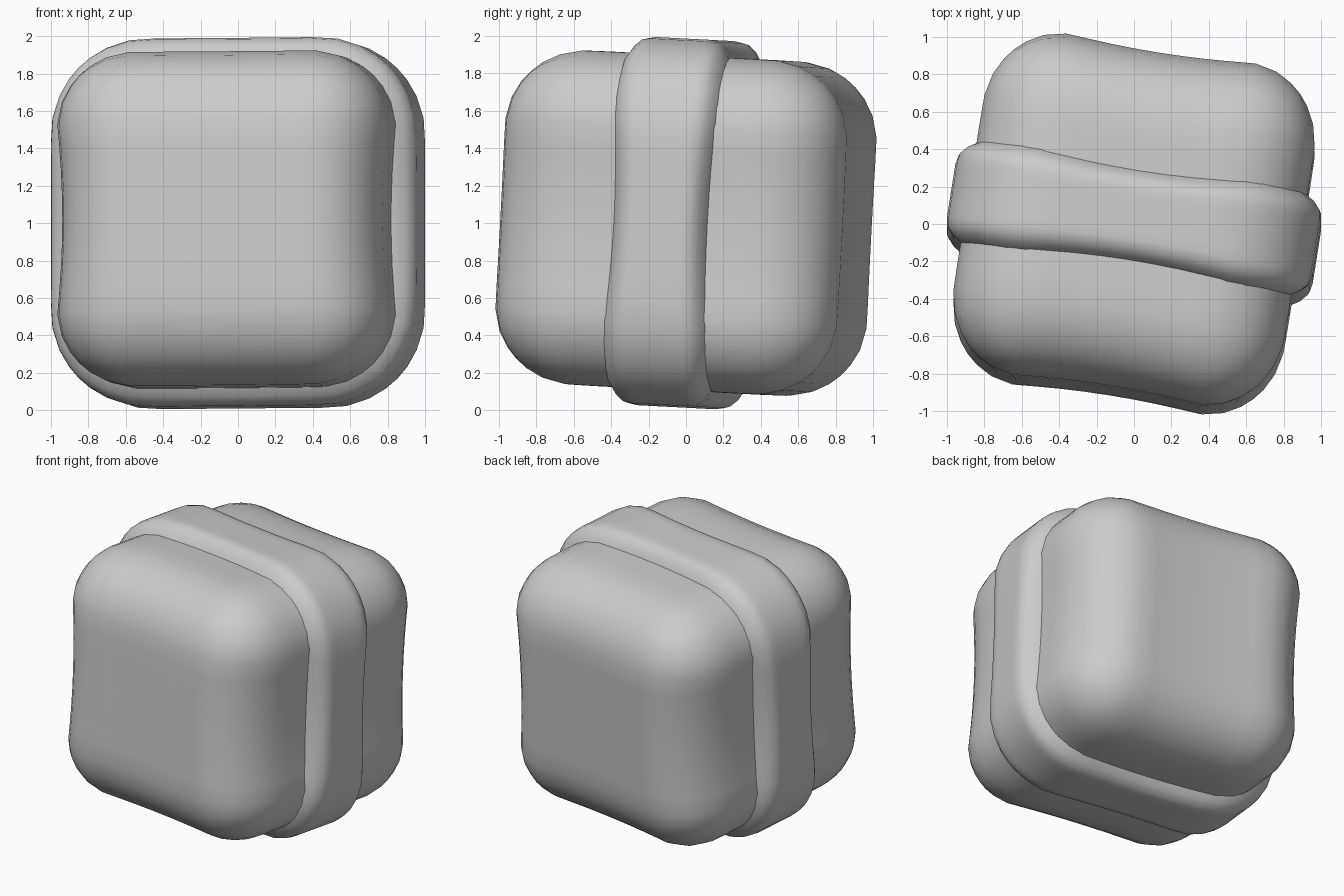
import bpy, bmesh, math
from mathutils import Matrix, Vector

old = bpy.data.objects.get("Cube")
if old:
    bpy.data.objects.remove(old, do_unlink=True)

# Single plain material
grey = bpy.data.materials.new("light_grey")
grey.use_nodes = True
color = (0.6, 0.6, 0.6, 1)
grey.diffuse_color = color
grey.node_tree.nodes["Principled BSDF"].inputs["Base Color"].default_value = color

# Both parts share one turn and a slight backward lean
POSE = (Matrix.Translation((0, 0, 1))
        @ Matrix.Rotation(math.radians(-3), 4, 'X')
        @ Matrix.Rotation(math.radians(-9), 4, 'Z'))


def ramp(value, limit=0.6):
    """0 at the middle of a side, 1 near its ends."""
    return min(1.0, abs(value) / limit) ** 2


def soft_block(name, size, radius, pinch):
    """Rounded box with gently pinched sides."""
    bm = bmesh.new()
    bmesh.ops.create_cube(bm, size=2)
    bmesh.ops.subdivide_edges(bm, edges=bm.edges[:], cuts=13, use_grid_fill=True)
    inner = 1 - radius
    for v in bm.verts:
        core = Vector([max(-inner, min(inner, c)) for c in v.co])
        offset = v.co - core
        p = core + offset.normalized() * radius if offset.length > 1e-6 else v.co
        fx, fy = pinch(p)
        v.co = POSE @ Vector((p.x * size[0] * fx, p.y * size[1] * fy, p.z * size[2]))
    mesh = bpy.data.meshes.new(name)
    bm.to_mesh(mesh)
    bm.free()
    mesh.materials.append(grey)
    mesh.shade_smooth()
    obj = bpy.data.objects.new(name, mesh)
    bpy.context.collection.objects.link(obj)
    return obj


# Main body: front and back pinched across x, sides pinched along z
soft_block("rounded_body", (0.90, 0.93, 0.895), 0.47,
           lambda p: (1 - 0.035 * (1 - ramp(p.z)), 1 - 0.03 * (1 - ramp(p.x))))

# Raised band: wider at its corners than at the middle of each side
soft_block("raised_band", (0.99, 0.36, 0.985), 0.53,
           lambda p: (1, 1 - 0.13 * (1 - ramp(p.x) * ramp(p.z))))
